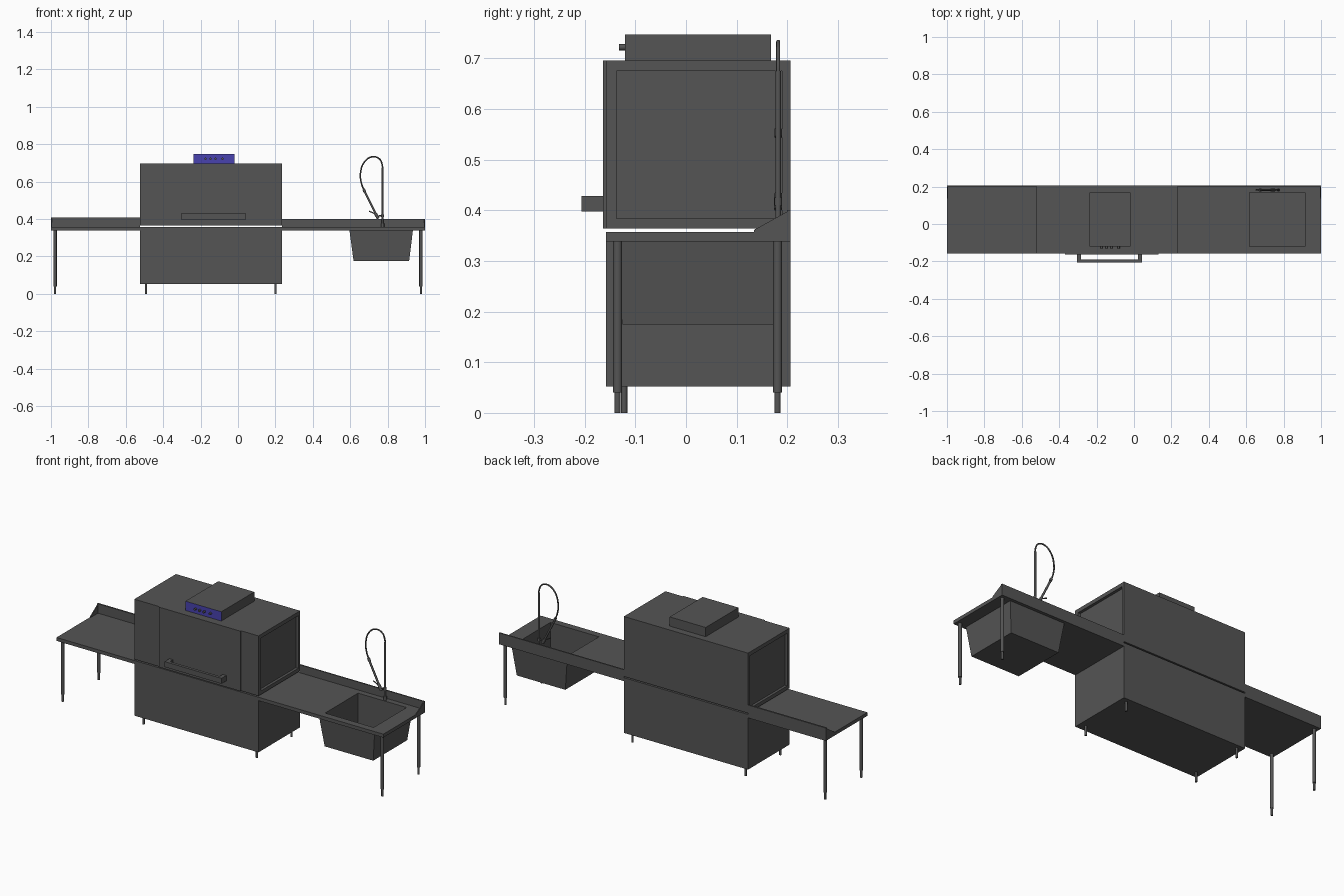
import bpy
import bmesh
from mathutils import Vector

if "Cube" in bpy.data.objects:
    bpy.data.objects.remove(bpy.data.objects["Cube"])


def material(name, color):
    m = bpy.data.materials.new(name)
    m.use_nodes = True
    m.diffuse_color = color
    m.node_tree.nodes["Principled BSDF"].inputs["Base Color"].default_value = color
    return m


STEEL = material("dark steel", (0.09, 0.09, 0.09, 1))
BLUE = material("control panel blue", (0.065, 0.055, 0.43, 1))


def finish(name, bm, smooth=False):
    bmesh.ops.recalc_face_normals(bm, faces=bm.faces)
    mesh = bpy.data.meshes.new(name)
    bm.to_mesh(mesh)
    bm.free()
    ob = bpy.data.objects.new(name, mesh)
    bpy.context.collection.objects.link(ob)
    mesh.materials.append(STEEL)
    if smooth:
        bpy.ops.object.select_all(action="DESELECT")
        ob.select_set(True)
        bpy.context.view_layer.objects.active = ob
        bpy.ops.object.shade_smooth_by_angle()
    return ob


def loft(name, rings, axis="z", closed=False):
    """Joins rectangles (a0, a1, b0, b1, position along axis) into a solid."""
    bm = bmesh.new()
    loops = []
    for a0, a1, b0, b1, t in rings:
        corners = [(a0, b0), (a1, b0), (a1, b1), (a0, b1)]
        loops.append([bm.verts.new((a, b, t) if axis == "z" else (t, a, b))
                      for a, b in corners])
    pairs = list(zip(loops, loops[1:]))
    if closed:
        pairs.append((loops[-1], loops[0]))
    else:
        bm.faces.new(loops[0])
        bm.faces.new(loops[-1])
    for p, q in pairs:
        for i in range(4):
            j = (i + 1) % 4
            bm.faces.new((p[i], p[j], q[j], q[i]))
    return finish(name, bm)


def box(name, x0, x1, y0, y1, z0, z1):
    return loft(name, [(x0, x1, y0, y1, z0), (x0, x1, y0, y1, z1)])


def rod(name, start, end, radius, sides=16):
    start, end = Vector(start), Vector(end)
    bm = bmesh.new()
    bmesh.ops.create_cone(bm, cap_ends=True, segments=sides, radius1=radius,
                          radius2=radius, depth=(end - start).length)
    turn = (end - start).to_track_quat("Z", "Y").to_matrix()
    bmesh.ops.rotate(bm, verts=bm.verts, matrix=turn)
    bmesh.ops.translate(bm, verts=bm.verts, vec=(start + end) / 2)
    return finish(name, bm, True)


FRONT, BACK = -0.158, 0.206
LEFT, RIGHT = -0.524, 0.236
UNDER, DECK = 0.338, 0.357

# Machine body: lower cabinet, hood with recessed end panels, door
box("lower_cabinet", LEFT, RIGHT, FRONT, BACK, 0.052, DECK)
outer = (FRONT, BACK, 0.364, 0.696)
inner = (-0.137, 0.19, 0.384, 0.675)
depth = 0.015
loft("hood", [inner + (LEFT + depth,), inner + (LEFT,), outer + (LEFT,),
              outer + (RIGHT,), inner + (RIGHT,), inner + (RIGHT - depth,)], "x")
box("door", -0.37, 0.13, -0.164, FRONT, 0.364, 0.696)

# Door handle
box("handle_bar", -0.305, 0.043, -0.206, -0.19, 0.398, 0.428)
for side, x in (("left", 0.021), ("right", -0.305)):
    box("handle_post_" + side, x, x + 0.022, -0.191, -0.163, 0.398, 0.428)

# Control box with a blue front and round buttons
control = box("control_box", -0.238, -0.018, -0.12, 0.168, 0.695, 0.747)
control.data.materials.append(BLUE)
for face in control.data.polygons:
    if face.normal.y < -0.9:
        face.material_index = 1
for i, x in enumerate((-0.174, -0.147, -0.12, -0.082)):
    rod(f"button_{i + 1}", (x, -0.119, 0.722), (x, -0.132, 0.722), 0.006)

# Machine feet
for x in (-0.492, 0.201):
    for y in (-0.122, 0.181):
        rod("machine_foot", (x, y, 0), (x, y, 0.054), 0.006)

# Side tables: plain one, and one with an opening for the sink
box("plain_table", -1, LEFT, FRONT, BACK, UNDER, DECK)
opening = (0.617, 0.914, -0.12, 0.168)
edge = (RIGHT, 1, FRONT, BACK)
loft("sink_table", [edge + (UNDER,), edge + (DECK,), opening + (DECK,),
                    opening + (UNDER,)], closed=True)

# Tapered sink basin and drain
loft("sink_basin", [(0.618, 0.915, -0.125, 0.172, 0.175),
                    (0.596, 0.935, -0.142, 0.189, UNDER),
                    opening + (UNDER,), opening + (0.18,)])


def end_cap(name, x, top):
    """Sloping side plate that closes a backsplash."""
    bm = bmesh.new()
    profile = [(0.134, DECK), (BACK, DECK), (BACK, top), (0.134, DECK + 0.004)]
    face = bm.faces.new([bm.verts.new((x, y, z)) for y, z in profile])
    extruded = bmesh.ops.extrude_face_region(bm, geom=[face])["geom"]
    verts = [v for v in extruded if isinstance(v, bmesh.types.BMVert)]
    bmesh.ops.translate(bm, verts=verts, vec=(0.005, 0, 0))
    finish(name, bm)


# Backsplashes
box("plain_backsplash", -1, LEFT, 0.197, BACK, DECK, 0.409)
end_cap("plain_backsplash_end", -1, 0.409)
box("sink_backsplash", RIGHT, 1, 0.199, BACK, DECK, 0.401)
end_cap("sink_backsplash_end", 0.995, 0.401)

# Table legs with narrower feet
for x in (-0.978, 0.978):
    for y in (-0.135, 0.181):
        rod("table_leg", (x, y, 0.04), (x, y, UNDER + 0.005), 0.009)
        rod("table_foot", (x, y, 0), (x, y, 0.042), 0.006)

# Spray tap: riser, collars, hose and spray head
X, Y = 0.773, 0.182
rod("tap_base", (X, Y, DECK), (X, Y, 0.375), 0.009)
rod("tap_riser", (X, Y, DECK), (X, Y, 0.675), 0.0055)
rod("tap_collar", (X, Y, 0.41), (X, Y, 0.425), 0.0075)

curve = bpy.data.curves.new("tap_hose", "CURVE")
curve.dimensions = "3D"
curve.bevel_depth = 0.004
curve.bevel_resolution = 2
curve.resolution_u = 6
path = [(X, 0.66), (0.771, 0.69), (0.755, 0.722), (0.716, 0.732), (0.676, 0.705),
        (0.655, 0.645), (0.66, 0.59), (0.677, 0.546)]
spline = curve.splines.new("BEZIER")
spline.bezier_points.add(len(path) - 1)
for point, (x, z) in zip(spline.bezier_points, path):
    point.co = (x, Y, z)
    point.handle_left_type = point.handle_right_type = "AUTO"
curve.materials.append(STEEL)
hose = bpy.data.objects.new("tap_hose", curve)
bpy.context.collection.objects.link(hose)

rod("spray_collar", (0.671, Y, 0.56), (0.678, Y, 0.545), 0.0075)
rod("spray_grip", (0.675, Y, 0.55), (0.735, Y, 0.43), 0.0055)
rod("spray_head", (0.733, Y, 0.432), (0.75, Y, 0.402), 0.008)
rod("spray_lever", (0.7, Y, 0.442), (0.74, Y, 0.425), 0.003)
rod("spray_hook", (0.743, Y, 0.416), (X, Y, 0.418), 0.003)
